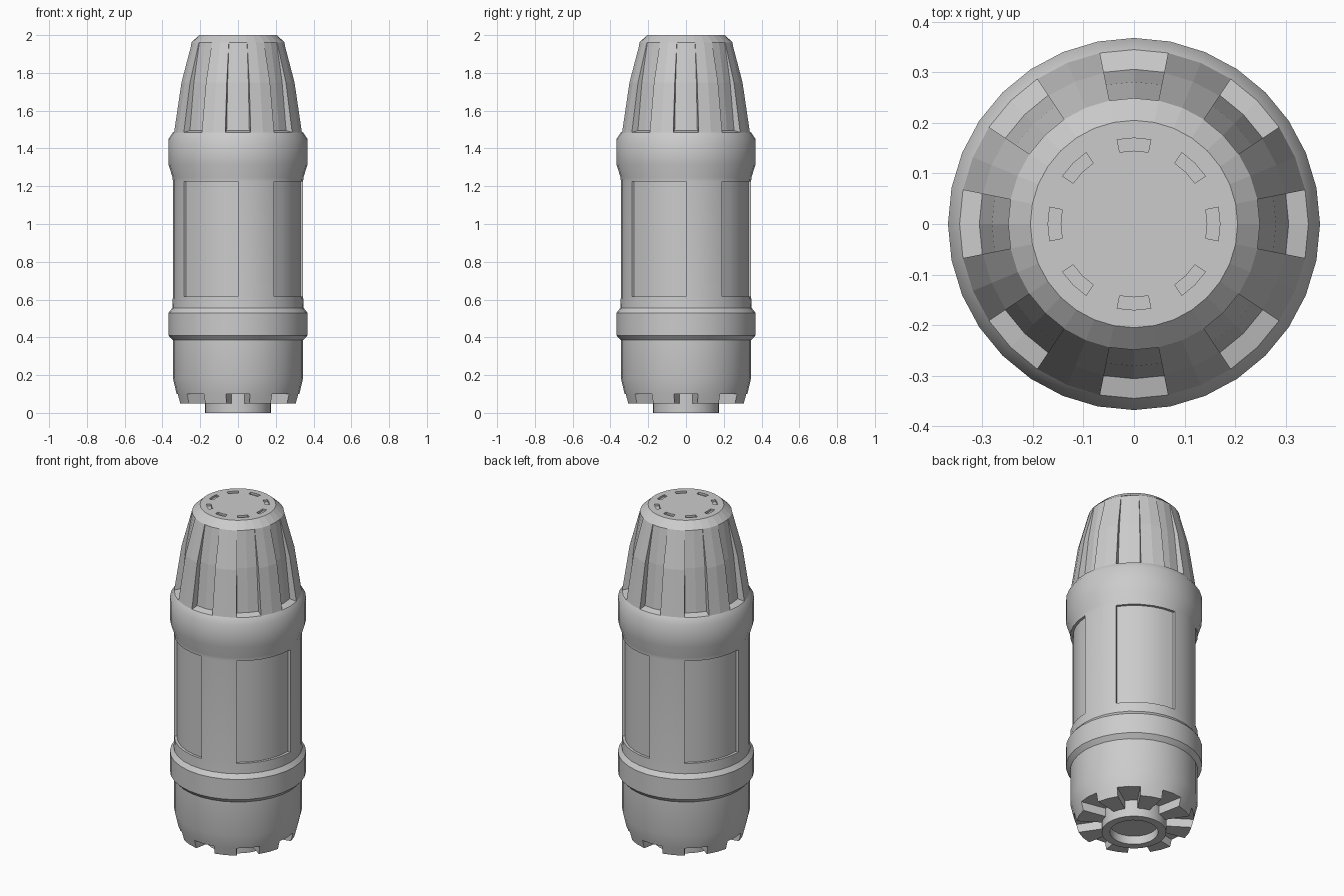
import bpy, bmesh, math

if "Cube" in bpy.data.objects:
    bpy.data.objects.remove(bpy.data.objects["Cube"])

N = 32  # sides of every turned part


def turned(name, profile, carves=(), smooth=True):
    """Lathe an (r, z) profile; each carve = (rows, column test, (r, z) move) extrudes faces."""
    bm = bmesh.new()
    rings = [[bm.verts.new((r * math.cos(2 * math.pi * i / N),
                            r * math.sin(2 * math.pi * i / N), z)) for i in range(N)]
             for r, z in profile]
    face = {}
    for k in range(len(rings) - 1):
        for i in range(N):
            j = (i + 1) % N
            face[k, i] = bm.faces.new((rings[k][i], rings[k][j],
                                       rings[k + 1][j], rings[k + 1][i]))
    for rows, test, move in carves:
        picked = [face[k, i] for k in rows for i in range(N) if test(i)]
        new = bmesh.ops.extrude_face_region(bm, geom=picked)["geom"]
        for v in [g for g in new if isinstance(g, bmesh.types.BMVert)]:
            r = math.hypot(v.co.x, v.co.y)
            r2, z2 = move(r, v.co.z)
            v.co = (v.co.x * r2 / r, v.co.y * r2 / r, z2)
        old = [f for f in picked if f.is_valid]
        if old:
            bmesh.ops.delete(bm, geom=old, context='FACES')
    bmesh.ops.remove_doubles(bm, verts=bm.verts[:], dist=1e-4)
    bmesh.ops.recalc_face_normals(bm, faces=bm.faces[:])
    me = bpy.data.meshes.new(name)
    bm.to_mesh(me)
    bm.free()
    ob = bpy.data.objects.new(name, me)
    bpy.context.collection.objects.link(ob)
    if smooth:
        bpy.ops.object.select_all(action='DESELECT')
        ob.select_set(True)
        bpy.context.view_layer.objects.active = ob
        bpy.ops.object.shade_smooth_by_angle(angle=math.radians(35))
    return ob


def on_axis(i):       # eight sectors centred on 0, 45, 90 ... degrees
    return i % 4 in (0, 3)


def between(i):       # the eight sectors between them
    return i % 4 in (1, 2)


def panel(i):         # four panels, five columns wide
    return i % 8 >= 3


# Bottom collar with a shallow socket
turned("bottom_collar", [(0, .05), (.13, .05), (.13, 0), (.175, 0), (.175, .11)])

# Main barrel: two raised bands, four sunken panels, eight teeth underneath
turned("barrel",
       [(.165, .1), (.325, .1), (.345, .185), (.345, .385), (.368, .41), (.368, .53),
        (.348, .555), (.345, .615), (.345, 1.225), (.346, 1.245), (.368, 1.315),
        (.368, 1.45), (.345, 1.485)],
       [([0], between, lambda r, z: (.312 if r > .2 else r, .05)),
        ([7], panel, lambda r, z: (r - .015, z))])


# Tapered cap: eight grooves fading out upwards, eight slots in the top
def groove(r, z):
    if z < 1.6:
        return .306, 1.495
    return (.281, z) if z < 1.9 else (.246, z)


turned("ribbed_cap",
       [(.345, 1.485), (.305, 1.75), (.249, 1.96), (.205, 2), (.17, 2), (.145, 2), (0, 2)],
       [([0, 1], on_axis, groove),
        ([4], on_axis, lambda r, z: (r, z - .012))],
       smooth=False)
